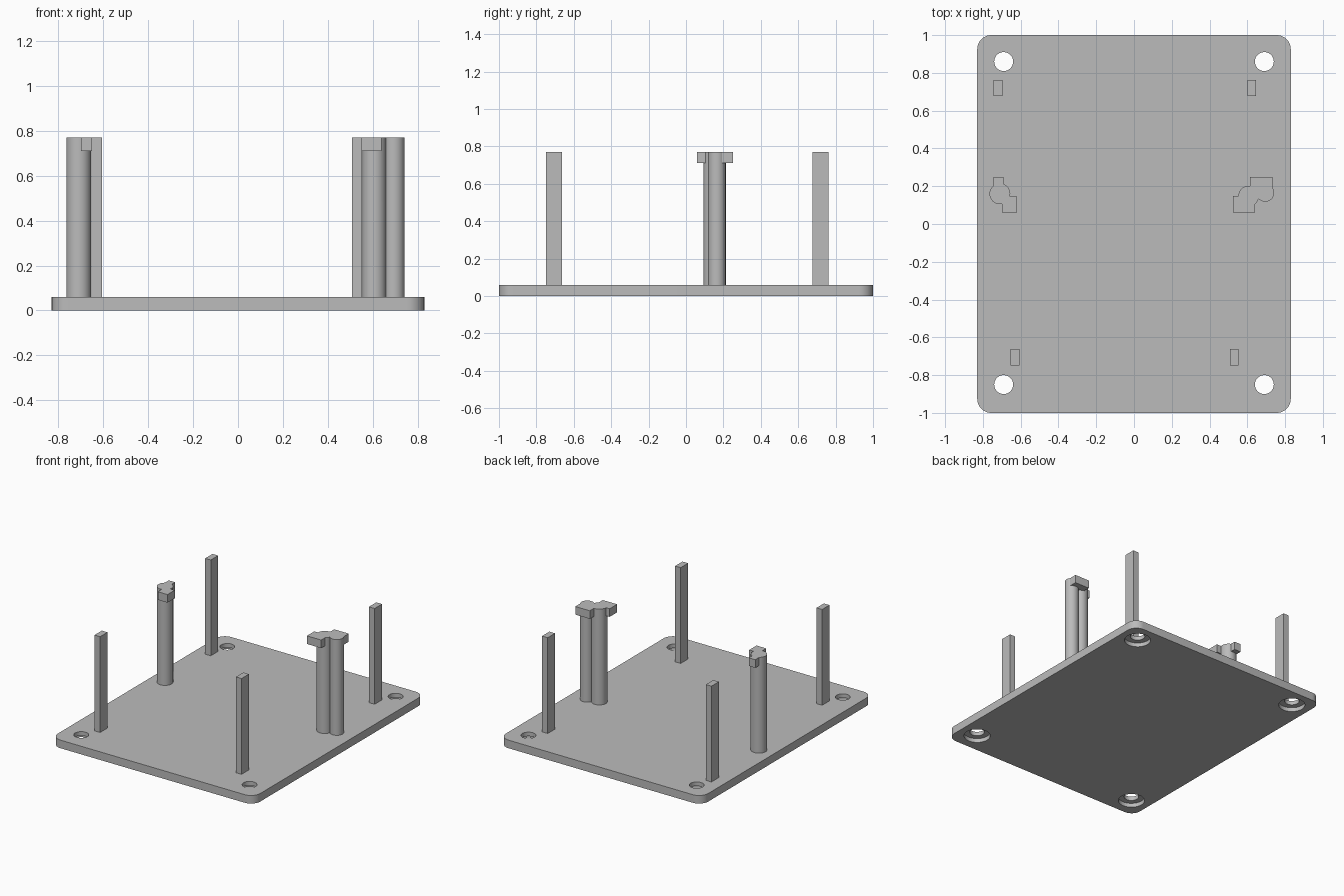
import bpy, bmesh, math

if "Cube" in bpy.data.objects:
    bpy.data.objects.remove(bpy.data.objects["Cube"], do_unlink=True)

# Single plain grey for everything
grey = bpy.data.materials.new("plain_grey")
grey.use_nodes = True
colour = (0.5, 0.5, 0.5, 1)
grey.diffuse_color = colour
grey.node_tree.nodes["Principled BSDF"].inputs["Base Color"].default_value = colour

BASE_TOP = 0.06
TOP = 0.77
CAP = 0.71


def box(name, x0, x1, y0, y1, z0, z1):
    bpy.ops.mesh.primitive_cube_add(size=1, location=((x0 + x1) / 2, (y0 + y1) / 2, (z0 + z1) / 2))
    ob = bpy.context.object
    ob.name = name
    ob.scale = (x1 - x0, y1 - y0, z1 - z0)
    bpy.ops.object.transform_apply(location=False, rotation=False, scale=True)
    ob.data.materials.append(grey)
    return ob


def cylinder(name, x, y, r, z0, z1):
    bpy.ops.mesh.primitive_cylinder_add(vertices=48, radius=r, depth=z1 - z0, location=(x, y, (z0 + z1) / 2))
    ob = bpy.context.object
    ob.name = name
    ob.data.materials.append(grey)
    bpy.ops.object.shade_smooth_by_angle(angle=math.radians(30))
    return ob


def combine(target, other, operation):
    bpy.context.view_layer.objects.active = target
    mod = target.modifiers.new(operation.lower(), 'BOOLEAN')
    mod.operation = operation
    mod.solver = 'EXACT'
    mod.object = other
    bpy.ops.object.modifier_apply(modifier=mod.name)
    bpy.data.objects.remove(other, do_unlink=True)


def smooth(ob):
    bpy.ops.object.select_all(action='DESELECT')
    ob.select_set(True)
    bpy.context.view_layer.objects.active = ob
    bpy.ops.object.shade_smooth_by_angle(angle=math.radians(30))


# Base plate with rounded corners
plate = box("base_plate", -0.83, 0.83, -1, 1, 0, BASE_TOP)
bm = bmesh.new()
bm.from_mesh(plate.data)
corners = [e for e in bm.edges if abs(e.verts[0].co.z - e.verts[1].co.z) > 0.01]
bmesh.ops.bevel(bm, geom=corners, offset=0.075, segments=10, profile=0.5, affect='EDGES')
bm.to_mesh(plate.data)
bm.free()

# Screw holes, counterbored from below
for x in (-0.69, 0.69):
    for y in (-0.85, 0.86):
        for r, z1 in ((0.05, 0.2), (0.09, 0.03)):
            cutter = cylinder("hole_cutter", x, y, r, -0.1, z1)
            cutter.hide_render = True
            combine(plate, cutter, 'DIFFERENCE')
smooth(plate)

# Slim corner posts
for name, x, y in (("back_right", -0.72, 0.72), ("back_left", 0.623, 0.72),
                   ("front_right", -0.63, -0.705), ("front_left", 0.53, -0.705)):
    box(name + "_post", x - 0.023, x + 0.023, y - 0.043, y + 0.043, BASE_TOP, TOP)

# Round columns joined with their block-shaped caps
right_column = cylinder("right_column", -0.71, 0.16, 0.055, BASE_TOP, TOP)
for x0, x1, y0, y1 in ((-0.743, -0.69, 0.165, 0.25), (-0.70, -0.62, 0.06, 0.145)):
    combine(right_column, box("cap", x0, x1, y0, y1, CAP, TOP), 'UNION')
smooth(right_column)

left_column = cylinder("left_column", 0.607, 0.148, 0.054, BASE_TOP, TOP)
combine(left_column, cylinder("twin", 0.695, 0.165, 0.047, BASE_TOP, TOP), 'UNION')
for x0, x1, y0, y1 in ((0.614, 0.733, 0.165, 0.25), (0.523, 0.64, 0.06, 0.147)):
    combine(left_column, box("cap", x0, x1, y0, y1, CAP, TOP), 'UNION')
smooth(left_column)
